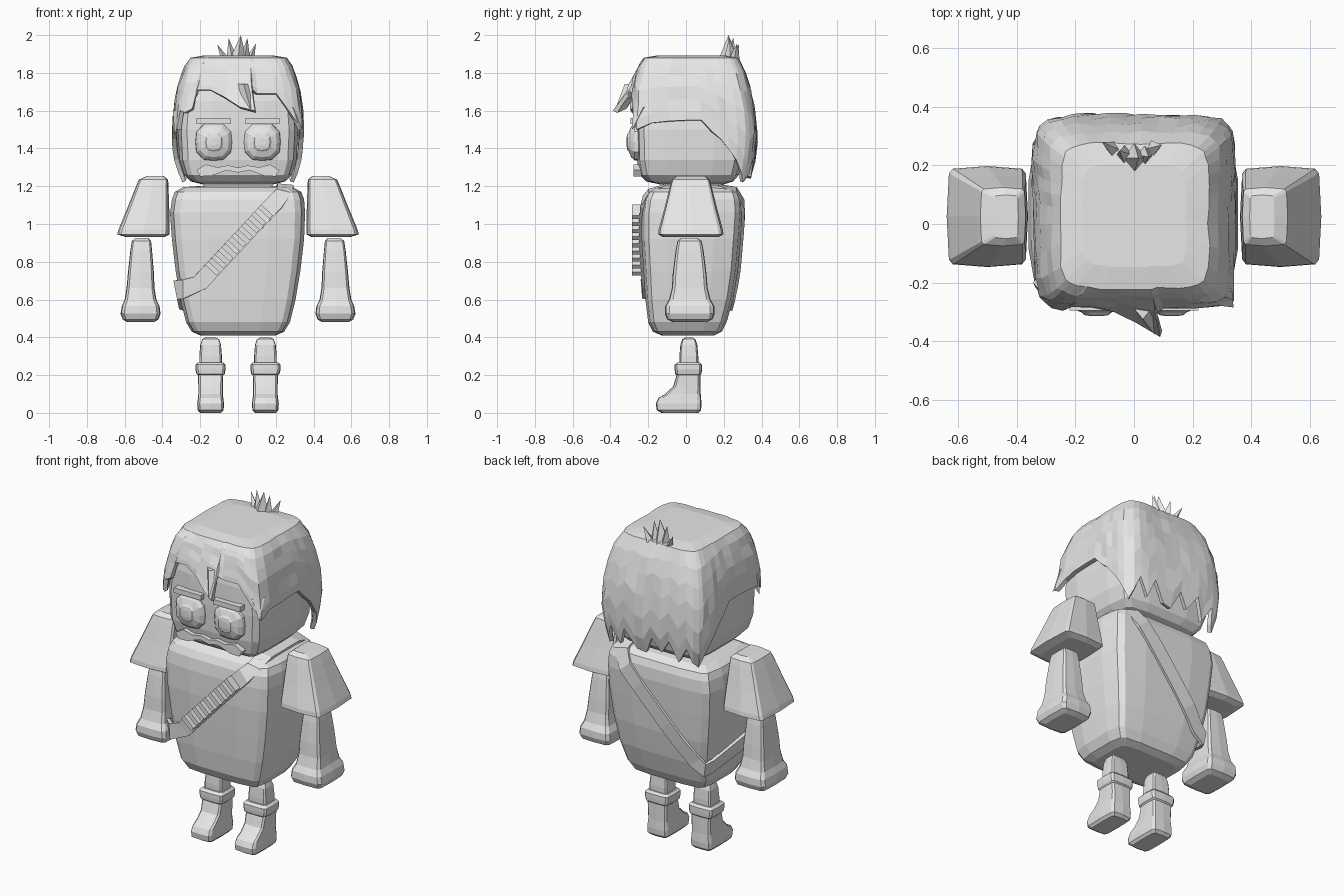
import bpy, bmesh, math, random
from mathutils import Vector, Matrix

random.seed(4)
mat = bpy.data.materials.new("light_grey")
mat.diffuse_color = (0.8, 0.8, 0.8, 1)
N = 7  # roundness of the boxy cross-sections


def finish(name, bm, thick=0.0):
    bmesh.ops.recalc_face_normals(bm, faces=bm.faces)
    me = bpy.data.meshes.new(name)
    bm.to_mesh(me)
    bm.free()
    ob = bpy.data.objects.new(name, me)
    bpy.context.collection.objects.link(ob)
    me.materials.append(mat)
    if thick:
        m = ob.modifiers.new("thickness", 'SOLIDIFY')
        m.thickness, m.offset = thick, -1
    return ob


def at(table, z):
    """Interpolate rows of (z, x0, x1, y0, y1)."""
    if z <= table[0][0]:
        return table[0][1:]
    for a, b in zip(table, table[1:]):
        if z <= b[0]:
            t = (z - a[0]) / (b[0] - a[0])
            return [p + (q - p) * t for p, q in zip(a[1:], b[1:])]
    return table[-1][1:]


def rim(row, ux, uy):
    """Point on the boxy outline in direction (ux, uy) of a unit square."""
    x0, x1, y0, y1 = row
    k = (abs(ux) ** N + abs(uy) ** N) ** (-1 / N)
    return (x0 + x1 + (x1 - x0) * ux * k) / 2, (y0 + y1 + (y1 - y0) * uy * k) / 2


def square(us):
    s = [(u, -1) for u in us] + [(1, u) for u in us]
    return s + [(-u, 1) for u in us] + [(-1, -u) for u in us]


def skin(bm, rings, caps=True):
    for a, b in zip(rings, rings[1:]):
        for i in range(len(a)):
            j = (i + 1) % len(a)
            bm.faces.new((a[i], a[j], b[j], b[i]))
    if caps:
        bm.faces.new(rings[0])
    bm.faces.new(rings[-1])


def loft(name, table, us=(-.9, -.45, 0, .45, .9), sx=1):
    bm = bmesh.new()
    skin(bm, [[bm.verts.new((sx * p[0], p[1], r[0])) for p in (rim(r[1:], *s) for s in square(us))]
              for r in table])
    return finish(name, bm)


def plate(name, pts, y0, y1):
    """Outline in x, z extruded along y."""
    bm = bmesh.new()
    skin(bm, [[bm.verts.new((x, y, z)) for x, z in pts] for y in (y0, y1)])
    return finish(name, bm)


# torso
BODY = [(.41, -.20, .20, -.13, .15), (.43, -.245, .245, -.175, .19), (.48, -.275, .275, -.20, .215),
        (.60, -.305, .305, -.215, .25), (.75, -.33, .33, -.225, .275), (.92, -.35, .35, -.235, .29),
        (1.06, -.36, .355, -.235, .30), (1.13, -.35, .35, -.225, .295), (1.17, -.335, .335, -.205, .28),
        (1.195, -.29, .29, -.16, .24), (1.205, -.15, .15, -.08, .14)]
loft("torso", BODY)

# head
HEAD = [(1.21, -.19, .19, -.14, .2), (1.225, -.25, .25, -.21, .25), (1.26, -.285, .285, -.245, .28),
        (1.34, -.31, .31, -.26, .3), (1.5, -.318, .318, -.265, .31), (1.65, -.305, .305, -.26, .3),
        (1.78, -.27, .27, -.235, .27), (1.85, -.2, .2, -.18, .2)]
loft("head", HEAD)

# hair shell: columns of (ux, uy, hem height, outward push)
HAIR = [(1.2, -.31, .31, -.28, .33), (1.3, -.335, .335, -.285, .36), (1.45, -.35, .35, -.285, .378),
        (1.6, -.342, .342, -.285, .365), (1.72, -.32, .325, -.28, .34), (1.8, -.295, .30, -.262, .315),
        (1.85, -.275, .28, -.245, .295), (1.88, -.25, .255, -.22, .275)]
front = [(-.95, -1, 1.60, .01), (-.82, -1, 1.59, .02), (-.69, -1, 1.61, .02), (-.66, -1, 1.71, .01), (-.45, -1, 1.71, .01),
         (-.2, -1, 1.67, .02), (.02, -1, 1.62, .05), (.2, -1, 1.60, .10), (.22, -1, 1.71, .02),
         (.3, -1, 1.69, .01), (.6, -1, 1.69, .01), (.75, -1, 1.62, .01), (.9, -1, 1.55, .02)]
side = [(-.95, 1.50), (-.7, 1.535), (-.4, 1.545), (-.1, 1.55), (.12, 1.55), (.28, 1.49), (.42, 1.45),
        (.55, 1.40), (.7, 1.34), (.85, 1.27), (.95, 1.22)]
back = [(.9, 1.27), (.76, 1.35), (.6, 1.25), (.45, 1.36), (.25, 1.25), (.08, 1.24), (-.08, 1.35), (-.25, 1.27),
        (-.42, 1.36), (-.6, 1.24), (-.76, 1.34), (-.9, 1.25)]
cols = front + [(1, u, z, .03 if u < -.9 else 0) for u, z in side] + [(u, 1, z, 0) for u, z in back]
cols += [(-1, u, z, 0) for u, z in reversed(side)]
bm = bmesh.new()
rings = []
for t in (0, .14, .34, .54, .72, .87, 1):
    ring = []
    for ux, uy, hem, push in cols:
        z = hem + (1.88 - hem) * t
        x, y = rim(at(HAIR, z), ux, uy)
        d = Vector((x, y - .05, 0)).normalized() * (push * (1 - t) ** 2 + random.uniform(-.005, .005))
        ring.append(bm.verts.new((x + d.x, y + d.y, z)))
    rings.append(ring)
rings.append([bm.verts.new((v.co.x * .7, .03 + (v.co.y - .03) * .7, 1.893)) for v in rings[-1]])
skin(bm, rings, caps=False)
finish("hair", bm, .025)


def spike(name, base, tip, r):
    bm = bmesh.new()
    top = bm.verts.new(tip)
    ring = [bm.verts.new((base[0] + r * x, base[1] + r * 1.2 * y, base[2]))
            for x, y in ((-1, 0), (0, -1), (1, 0), (0, 1))]
    for i in range(4):
        bm.faces.new((ring[i], ring[(i + 1) % 4], top))
    bm.faces.new(ring)
    finish(name, bm)


# hair tuft on the crown
for bx, by, tx, ty, tz, r in ((-.065, .25, -.11, .28, 1.95, .025), (-.03, .235, -.05, .25, 1.985, .03),
                              (.0, .225, .015, .225, 2.0, .045), (.035, .235, .05, .23, 1.985, .03),
                              (.06, .255, .095, .27, 1.955, .025)):
    spike("hair_tuft", (bx, by, 1.87), (tx, ty, tz), r)
# loose locks of the fringe
for base, tip, r in (((.03, -.265, 1.74), (.07, -.378, 1.60), .05), ((.29, -.225, 1.62), (.34, -.285, 1.50), .045),
                     ((-.3, -.2, 1.60), (-.335, -.22, 1.47), .045)):
    spike("loose_lock", base, tip, r)

for sx in (-1, 1):
    # eye: squarish dome with a raised pupil
    bm = bmesh.new()
    rings = []
    for k, y in ((1, -.25), (.97, -.272), (.8, -.291), (.5, -.303), (.42, -.311), (.2, -.315)):
        rings.append([])
        for i in range(12):
            a = math.tau * i / 12
            c, s = math.cos(a), math.sin(a)
            f = (abs(c) ** 3 + abs(s) ** 3) ** (-1 / 3) * k * .098
            rings[-1].append(bm.verts.new((sx * .128 + c * f, y, 1.435 + s * f * 1.03)))
    skin(bm, rings)
    finish("eye", bm)
    # eyebrow
    plate("eyebrow", [(sx * x, z) for x, z in ((.04, 1.53), (.22, 1.53), (.22, 1.56), (.04, 1.56))], -.295, -.25)

    # forearm with a flared cuff
    loft("forearm", [(.48, .445, .585, -.07, .11), (.495, .42, .61, -.1, .14), (.525, .41, .622, -.112, .152),
                     (.565, .415, .615, -.11, .15), (.6, .432, .6, -.09, .13), (.66, .442, .59, -.075, .115),
                     (.74, .445, .583, -.07, .108), (.86, .455, .57, -.055, .093), (.91, .46, .562, -.045, .083),
                     (.925, .475, .545, -.025, .06)], (-.85, 0, .85), sx)
    # sleeve
    loft("sleeve", [(.93, .39, .59, -.12, .17), (.945, .362, .64, -.147, .198), (.97, .362, .633, -.145, .195),
                    (1.08, .364, .588, -.115, .165), (1.2, .368, .54, -.085, .135),
                    (1.235, .37, .525, -.075, .125), (1.255, .395, .48, -.05, .1)], (-.9, 0, .9), sx)
    # trouser leg
    loft("leg", [(.2, .085, .205, -.035, .065), (.3, .085, .205, -.035, .065), (.36, .09, .2, -.03, .06),
                 (.39, .1, .19, -.02, .05), (.4, .12, .17, 0, .035)], (-.85, 0, .85), sx)
    # boot with rolled top
    loft("boot", [(0, .09, .2, -.13, .065), (.015, .076, .214, -.155, .08), (.05, .074, .216, -.16, .082),
                  (.08, .078, .212, -.145, .08), (.1, .08, .21, -.11, .078), (.14, .08, .21, -.068, .077),
                  (.2, .078, .212, -.05, .076), (.207, .07, .22, -.058, .083), (.23, .066, .226, -.06, .084),
                  (.255, .066, .226, -.06, .084), (.268, .078, .212, -.045, .072)], (-.85, 0, .85), sx)

# moustache
half = [(0, 1.298), (.05, 1.31), (.11, 1.30), (.17, 1.315), (.22, 1.285), (.2, 1.252), (.14, 1.255), (.06, 1.285)]
plate("moustache", half + [(0, 1.272)] + [(-x, z) for x, z in reversed(half[1:])], -.278, -.235)


# shoulder strap: edge pairs following the torso surface
def on_body(x, z, s):
    x0, x1, y0, y1 = at(BODY, z)
    u = min(.97, abs(x) / x1)
    return Vector((x, (y0 + y1) / 2 + s * ((y1 - y0) / 2 * (1 - u ** N) ** (1 / N) + .014), z))


def run(s, a, b, steps, w=(-.033, .03)):
    for i in range(steps + 1):
        x, z = (p + (q - p) * i / steps for p, q in zip(a, b))
        yield on_body(x - w[0], z - w[1], s), on_body(x + w[0], z + w[1], s)


V = Vector
path = [(V((-.322, -.19, .60)), V((-.342, -.19, .70))), (V((-.29, -.232, .605)), V((-.29, -.24, .705)))]
path += run(-1, (-.2, .69), (.2, 1.12), 5)
path += [(V((.285, -.195, 1.165)), V((.205, -.2, 1.185))), (V((.295, -.1, 1.207)), V((.21, -.1, 1.215))),
         (V((.295, .16, 1.207)), V((.21, .16, 1.215))), (V((.29, .265, 1.17)), V((.2, .27, 1.195)))]
path += run(1, (.19, 1.10), (-.24, .62), 5)
path += [(V((-.29, .245, .54)), V((-.305, .25, .62))), (V((-.312, .2, .55)), V((-.325, .2, .63)))]
bm = bmesh.new()
edge = [(bm.verts.new(a), bm.verts.new(b)) for a, b in path]
for (a, b), (c, d) in zip(edge, edge[1:] + edge[:1]):
    bm.faces.new((a, b, d, c))
finish("shoulder_strap", bm, .02)

# cartridges along the strap
ang = math.atan2(.43, .4)
for i in range(9):
    t = i / 8
    bm = bmesh.new()
    bmesh.ops.create_cube(bm, size=1, matrix=Matrix.Translation((-.135 + .28 * t, -.262, .765 + .3 * t))
                          @ Matrix.Rotation(-ang, 4, 'Y') @ Matrix.Diagonal((.026, .05, .085, 1)))
    finish("cartridge", bm)
